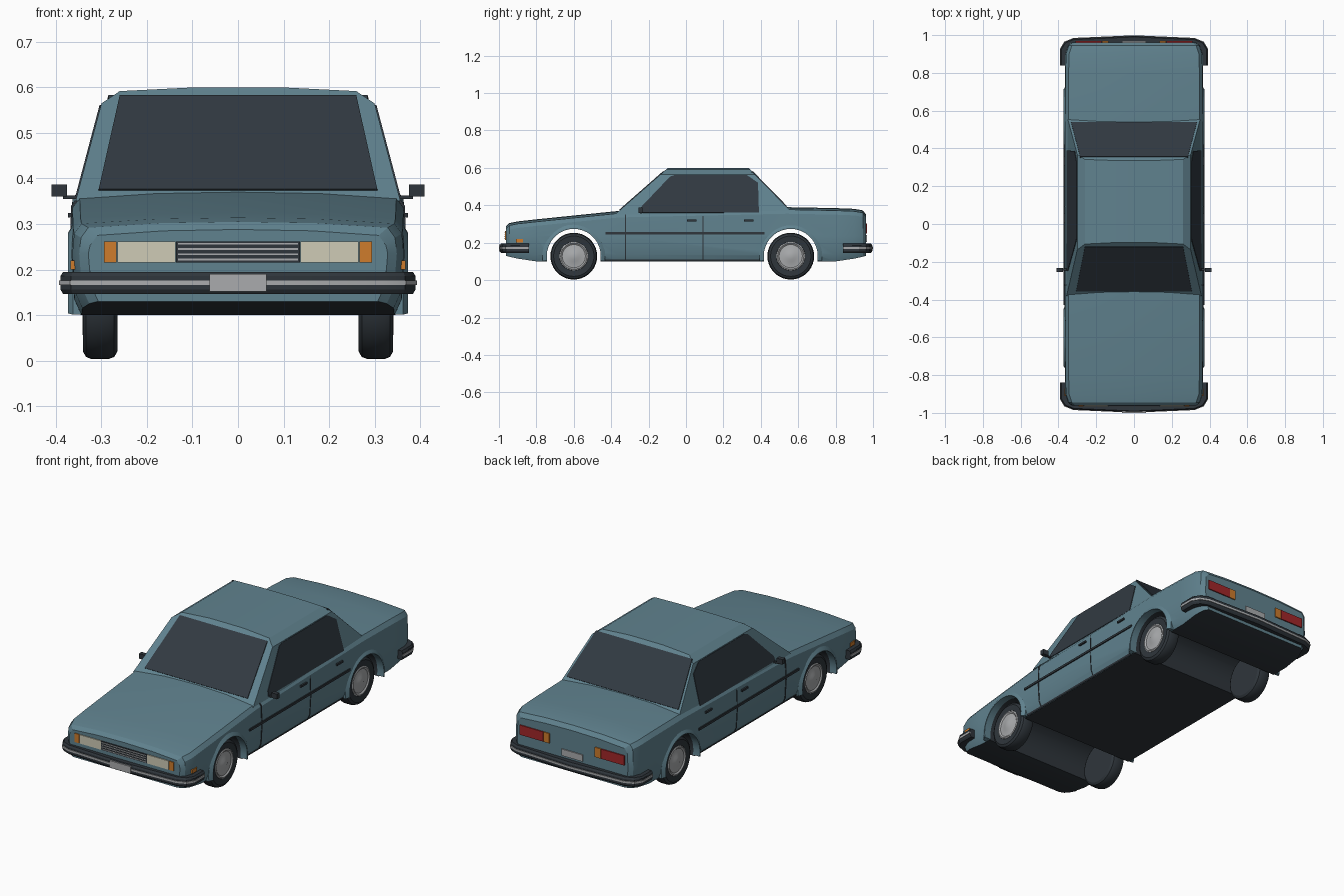
import bpy, bmesh, math
from mathutils import Matrix, Vector

if "Cube" in bpy.data.objects:
    bpy.data.objects.remove(bpy.data.objects["Cube"], do_unlink=True)


def material(name, *rgb):
    m = bpy.data.materials.new(name)
    m.use_nodes = True
    m.diffuse_color = (*rgb, 1)
    m.node_tree.nodes["Principled BSDF"].inputs["Base Color"].default_value = (*rgb, 1)
    return m


paint = material("blue_grey_paint", .118, .225, .275)
trim = material("dark_trim", .028, .036, .044)
glass = material("tinted_glass", .031, .042, .054)
silver = material("silver", .40, .41, .42)
cream = material("headlight_cream", .62, .60, .47)
amber = material("amber", .62, .20, .025)
red = material("tail_red", .36, .02, .022)


def finish(bm, name, mat, mirror=False, angle=28):
    """Turn a bmesh into an object with sharp edges kept above the angle."""
    bmesh.ops.recalc_face_normals(bm, faces=bm.faces)
    for f in bm.faces:
        f.smooth = True
    for e in bm.edges:
        e.smooth = e.calc_face_angle(0) < math.radians(angle)
    me = bpy.data.meshes.new(name)
    bm.to_mesh(me)
    bm.free()
    me.materials.append(mat)
    ob = bpy.data.objects.new(name, me)
    bpy.context.collection.objects.link(ob)
    if mirror:
        ob.modifiers.new("mirror", 'MIRROR').use_mirror_merge = False
    return ob


def loft(name, rings, mat, mirror=False, angle=28):
    """Skin closed rings and cap both ends."""
    bm = bmesh.new()
    rows = [[bm.verts.new(p) for p in r] for r in rings]
    n = len(rows[0])
    for a, b in zip(rows, rows[1:]):
        for i in range(n):
            bm.faces.new((a[i], a[(i + 1) % n], b[(i + 1) % n], b[i]))
    bm.faces.new(rows[0])
    bm.faces.new(rows[-1])
    return finish(bm, name, mat, mirror, angle)


def box(name, x, y, z, mat, mirror=False):
    lo, hi = zip(x, y, z)
    return loft(name, [[(lo[0], lo[1], h), (hi[0], lo[1], h), (hi[0], hi[1], h), (lo[0], hi[1], h)]
                       for h in z], mat, mirror)


def plate(name, points, push, mat, mirror=False):
    """Thin flat plate, thickened along the push vector."""
    push = Vector(push)
    return loft(name, [[Vector(p) - push for p in points], [Vector(p) + push for p in points]], mat, mirror)


def lathe(name, profile, y, z, mat):
    """Spin (x, radius) points around a wheel axle."""
    bm = bmesh.new()
    vs = [bm.verts.new((x, y, z + r)) for x, r in profile]
    es = [bm.edges.new(p) for p in zip(vs, vs[1:])]
    bmesh.ops.spin(bm, geom=vs + es, cent=(0, y, z), axis=(1, 0, 0), angle=math.tau, steps=36)
    bmesh.ops.remove_doubles(bm, verts=bm.verts, dist=.0001)
    return finish(bm, name, mat, True)


AXLES = {"front": -.60, "rear": .56}
AXLE_Z, WELL = .13, .146


# Lower body: cross-sections from nose to tail
def section(y, w, zb, zt):
    half = [(w - .018, zb), (w - .002, zb + .035), (w + .004, .235), (w, zt - .035),
            (w - .016, zt - .013), (w * .5, zt - .003)]
    return ([(0, y, zb)] + [(x, y, z) for x, z in half] + [(0, y, zt)]
            + [(-x, y, z) for x, z in reversed(half)])


stations = [(-.962, .325, .13, .288), (-.945, .345, .125, .305), (-.90, .360, .115, .314),
            (-.80, .362, .10, .325), (-.36, .364, .10, .370), (.54, .364, .10, .390),
            (.80, .362, .10, .385), (.90, .360, .115, .381), (.945, .345, .125, .373),
            (.962, .325, .13, .352)]
body = loft("lower_body", [section(*s) for s in stations], paint)
body.data.materials.append(trim)

# Wheel wells cut straight through the body
for end, y in AXLES.items():
    bm = bmesh.new()
    bmesh.ops.create_cone(bm, cap_ends=True, segments=40, radius1=WELL, radius2=WELL, depth=1,
                          matrix=Matrix.Translation((0, y, AXLE_Z)) @ Matrix.Rotation(math.pi / 2, 4, 'Y'))
    cutter = finish(bm, "well_cutter", trim)
    cutter.hide_render = True
    mod = body.modifiers.new("well", 'BOOLEAN')
    mod.operation, mod.object, mod.solver = 'DIFFERENCE', cutter, 'EXACT'
    bpy.context.view_layer.objects.active = body
    bpy.ops.object.modifier_apply(modifier=mod.name)
    bpy.data.objects.remove(cutter, do_unlink=True)

# Dark underside and wells
for f in body.data.polygons:
    c = f.center
    in_well = abs(f.normal.x) < .2 and any(
        math.hypot(c.y - y, c.z - AXLE_Z) < WELL + .002 for y in AXLES.values())
    f.material_index = int(in_well or f.normal.z < -.6)
bpy.ops.object.select_all(action='DESELECT')
body.select_set(True)
bpy.ops.object.shade_smooth_by_angle(angle=math.radians(28))


# Cabin: stacked outlines from beltline to roof crown
def outline(x, y0, y1, z):
    return [(-x, y0, z), (x, y0, z), (x, y1, z), (-x, y1, z)]


loft("cabin", [outline(.357, -.381, .579, .35), outline(.30, -.136, .368, .565),
               outline(.26, -.106, .342, .592), outline(.10, -.098, .336, .600)], paint)


def front_y(z):
    return -.381 + (z - .35) * 1.14


def rear_y(z):
    return .579 - (z - .35) * .98


def cabin_x(z):
    return .357 - (z - .35) * .265


# Windows
for name, fn, lo, hi, zs, push in (("windshield", front_y, .306, .26, (.374, .58), (0, -.003, .003)),
                                   ("rear_window", rear_y, .333, .285, (.392, .58), (0, .003, .003))):
    plate(name, [(-lo, fn(zs[0]), zs[0]), (lo, fn(zs[0]), zs[0]),
                 (hi, fn(zs[1]), zs[1]), (-hi, fn(zs[1]), zs[1])], push, glass)
side_shape = [(-.25, .36), (-.245, .385), (-.085, .553), (-.06, .561), (.325, .561), (.385, .52), (.39, .36)]
plate("side_window", [(cabin_x(z), y, z) for y, z in side_shape], (.003, 0, .001), glass, True)


# Side trim that follows the door surface
def door_x(z):
    rows = [(.10, .346), (.135, .362), (.235, .368), (.34, .364), (.36, .350)]
    for (z0, x0), (z1, x1) in zip(rows, rows[1:]):
        if z <= z1:
            return x0 + (x1 - x0) * (z - z0) / (z1 - z0)


def side_strip(name, y0, y1, heights, depth=.0025):
    rings = [[(door_x(z) - .004, y0, z), (door_x(z) + depth, y0, z),
              (door_x(z) + depth, y1, z), (door_x(z) - .004, y1, z)] for z in heights]
    loft(name, rings, trim, True)


seam = (.105, .135, .235, .34, .352)
side_strip("front_door_seam", -.326, -.32, seam)
side_strip("rear_door_seam", .089, .093, seam)
side_strip("side_moulding", -.43, .42, (.245, .257), .006)
side_strip("sill_trim", -.45, .41, (.101, .110))
for end, y in (("front", .03), ("rear", .335)):
    side_strip(end + "_door_handle", y - .025, y + .025, (.314, .324), .009)

# Door mirrors
box("mirror_stalk", (.345, .385), (-.245, -.235), (.355, .363), trim, True)
box("mirror_housing", (.376, .41), (-.255, -.232), (.36, .387), trim, True)

# Wheels and arch flares
for end, y in AXLES.items():
    lathe(end + "_tyre", [(.265, 0), (.265, .108), (.272, .12), (.285, .125), (.322, .125), (.334, .12),
                          (.341, .108), (.338, .077), (.325, .075)], y, .128, trim)
    lathe(end + "_hubcap", [(.325, .077), (.339, .076), (.342, .07), (.336, .062), (.339, .03), (.344, .018),
                            (.344, 0)], y, .128, silver)
    flare = [(.335, .144), (.374, .144), (.374, .15), (.363, .168), (.335, .168)]
    arcs = [math.radians(-10 + 10 * i) for i in range(21)]
    loft(end + "_arch_flare", [[(x, y + r * math.cos(a), AXLE_Z + r * math.sin(a)) for x, r in flare]
                               for a in arcs], paint, True)

# Wrap-around bumpers: (x, y, facing angle)
half_path = [(.39, .84, 0), (.39, .925, 12), (.367, .963, 45), (.32, .982, 78)]
path = half_path + [(0, .996, 90)] + [(-x, y, 180 - a) for x, y, a in reversed(half_path)]
bumper = [(-.045, .148), (-.006, .146), (0, .156), (0, .186), (-.006, .195), (-.045, .193)]
stripe = [(-.005, .165), (.003, .166), (.003, .176), (-.005, .177)]
for end, s in (("front", -1), ("rear", 1)):
    for part, shape, mat in (("bumper", bumper, trim), ("bumper_stripe", stripe, silver)):
        loft(end + "_" + part, [[(x + d * math.cos(math.radians(a)), s * (y + d * math.sin(math.radians(a))), z)
                                 for d, z in shape] for x, y, a in path], mat)

# Front lamps, grille and plate
nose = (-.967, -.955)
box("headlight", (.137, .265), nose, (.215, .262), cream, True)
box("front_indicator", (.267, .294), nose, (.215, .262), amber, True)
box("grille", (-.136, .136), nose, (.215, .262), trim)
for i in range(4):
    z = .222 + i * .0115
    box("grille_bar", (-.132, .132), (-.970, -.96), (z - .002, z + .002), silver)
box("front_number_plate", (-.063, .063), (-1, -.99), (.152, .19), silver)
box("side_marker", (.35, .368), (-.91, -.872), (.2, .22), amber, True)

# Tail lamps and plate
tail = (.955, .968)
box("tail_light", (.172, .31), tail, (.25, .302), red, True)
box("rear_indicator", (.135, .17), tail, (.25, .302), amber, True)
box("rear_number_plate", (-.063, .063), tail, (.205, .24), silver)
